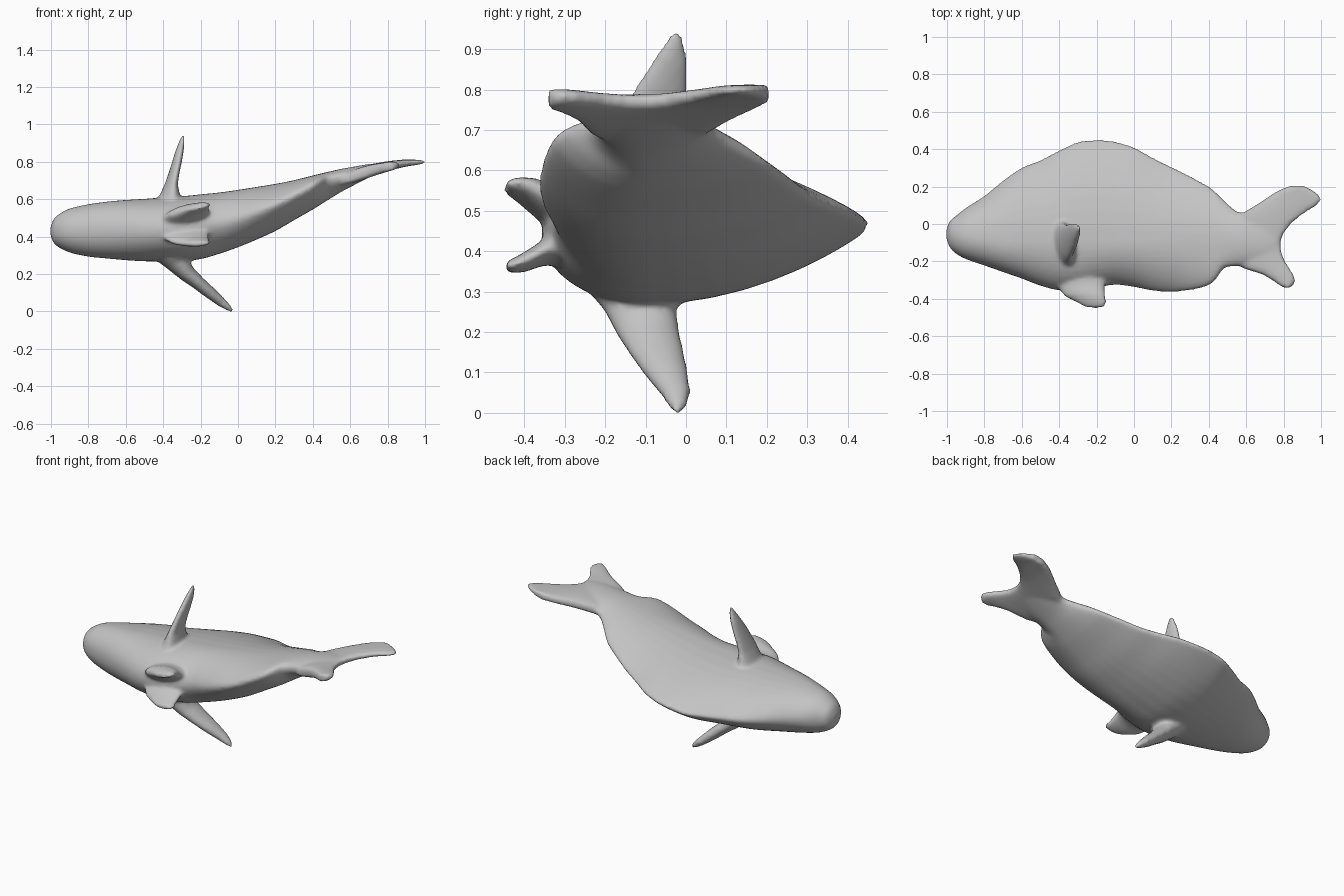
import bpy, bmesh, math
from mathutils import Vector

if "Cube" in bpy.data.objects:
    bpy.data.objects.remove(bpy.data.objects["Cube"])

SIDES = 40
ANGLES = [2 * math.pi * i / SIDES for i in range(SIDES)]
bm = bmesh.new()


def loft(rings):
    """Skin a closed solid through a list of equal point rings."""
    rows = [[bm.verts.new(p) for p in ring] for ring in rings]
    for a, b in zip(rows, rows[1:]):
        for i in range(SIDES):
            j = (i + 1) % SIDES
            bm.faces.new((a[i], a[j], b[j], b[i]))
    bm.faces.new(rows[0][::-1])
    bm.faces.new(rows[-1])


def lerp_table(table, x):
    if x <= table[0][0]:
        return table[0][1]
    for (x0, v0), (x1, v1) in zip(table, table[1:]):
        if x <= x1:
            return v0 + (v1 - v0) * (x - x0) / (x1 - x0)
    return table[-1][1]


def smooth_rings(rings, steps=4):
    """Add rings between the given ones with a spline whose slope follows x."""
    def slope(k, i):
        a, b = rings[max(k - 1, 0)][i], rings[min(k + 1, len(rings) - 1)][i]
        return (b - a) / (b.x - a.x)
    out = []
    for k in range(len(rings) - 1):
        for s in range(steps):
            t = s / steps
            ring = []
            for i in range(SIDES):
                p, q = rings[k][i], rings[k + 1][i]
                d = q.x - p.x
                ring.append(p * (2*t**3 - 3*t*t + 1) + q * (3*t*t - 2*t**3)
                            + slope(k, i) * d * (t**3 - 2*t*t + t)
                            + slope(k + 1, i) * d * (t**3 - t*t))
            out.append(ring)
    return out + [rings[-1]]


# Body: x, belly y, back y, underside z, upper side z
BODY = [
    (-1.003, -.08, -.03, .41, .45), (-.985, -.125, .015, .365, .495),
    (-.95, -.16, .045, .338, .525), (-.9, -.187, .085, .315, .55),
    (-.8, -.222, .15, .293, .573), (-.7, -.257, .232, .283, .587),
    (-.6, -.292, .302, .274, .596), (-.5, -.33, .342, .268, .602),
    (-.4, -.355, .395, .268, .61), (-.3, -.355, .44, .27, .616),
    (-.2, -.34, .452, .28, .626), (-.1, -.325, .442, .308, .636),
    (0, -.337, .412, .343, .65), (.1, -.357, .357, .384, .666),
    (.2, -.363, .307, .43, .682), (.3, -.354, .257, .488, .702),
    (.4, -.328, .202, .545, .727), (.44, -.292, .17, .57, .737),
    (.48, -.238, .13, .595, .746), (.55, -.225, .068, .638, .762),
    (.62, -.225, .06, .675, .774), (.7, -.2, .04, .716, .788),
    (.75, -.16, 0, .742, .79),
]
# Height shift of the thin back and belly edges along x
BACK_SHIFT = [(-.5, 0), (-.2, .014), (0, 0), (.2, -.017), (.4, -.022), (.6, 0)]
BELLY_SHIFT = [(0, 0), (.2, .014), (.3, .024), (.42, .037), (.5, .03), (.6, 0)]
rings = []
for x, y0, y1, z0, z1 in BODY:
    yc, zc, h = lerp_table([(-1, -.055), (-.7, -.1), (1, -.1)], x), (z0 + z1) / 2, (z1 - z0) / 2
    back = lerp_table([(-1, 1), (-.4, 1.95), (.1, 2.15), (.4, 2.0), (.7, 1.2)], x)
    belly = lerp_table([(-1, 1), (-.3, 1.1), (.2, 1.6), (.7, 1.2)], x)
    ring = []
    for a in ANGLES:
        c, s = math.cos(a), math.sin(a)
        y = yc + c * (y1 - yc if c > 0 else yc - y0)
        edge = .016 * math.sqrt(abs(s))
        half = edge + (h - .016) * abs(s) ** (back if c > 0 else belly)
        shift = lerp_table(BACK_SHIFT if c > 0 else BELLY_SHIFT, x) * c * c
        ring.append(Vector((x, y, zc + shift + math.copysign(half, s))))
    rings.append(ring)
loft(smooth_rings(rings))

# Tail fin: strips across y with their front and rear x
TAIL = [
    (-.34, .80, .835), (-.325, .775, .855), (-.3, .74, .862), (-.27, .69, .852),
    (-.235, .58, .83), (-.2, .53, .808), (-.15, .52, .788), (-.1, .52, .783),
    (-.05, .52, .80), (0, .53, .838), (.04, .55, .885), (.07, .6, .93),
    (.1, .65, .98), (.13, .695, 1.006), (.16, .74, .985), (.185, .785, .95),
    (.205, .84, .905),
]
MID = [(.5, .678), (.6, .718), (.7, .751), (.8, .776), (.9, .792), (1, .798)]
THICK = [(.5, .03), (.6, .037), (.7, .034), (.8, .026), (.9, .019), (1, .014)]
rings = []
for y, x0, x1 in TAIL:
    ring = []
    for a in ANGLES:
        x = (x0 + x1) / 2 + math.cos(a) * (x1 - x0) / 2
        s = math.sin(a)
        half = lerp_table(THICK, x) * math.sqrt(abs(s))
        ring.append((x, y, lerp_table(MID, x) + .01 * (y + .05) + math.copysign(half, s)))
    rings.append(ring)
loft(rings)


def fin(sections):
    """Sections: centre, half chord vector, half thickness vector."""
    loft([[Vector(c) + Vector(u) * math.cos(a) + Vector(v) * math.sin(a)
           for a in ANGLES] for c, u, v in sections])


# Upper side fin, flared where it meets the body
fin([
    ((-.37, -.10, .56), (-.03, .14, 0), (.09, .02, 0)),
    ((-.365, -.10, .62), (-.022, .11, 0), (.05, .01, 0)),
    ((-.357, -.095, .68), (-.016, .093, 0), (.031, .006, 0)),
    ((-.342, -.08, .74), (-.013, .08, 0), (.026, .005, 0)),
    ((-.326, -.063, .80), (-.01, .066, 0), (.024, .004, 0)),
    ((-.312, -.043, .86), (-.007, .047, 0), (.021, .003, 0)),
    ((-.300, -.029, .91), (-.004, .028, 0), (.014, 0, 0)),
    ((-.293, -.025, .94), (-.002, .012, 0), (.007, 0, 0)),
])

# Lower side fin, swept back
fin([
    ((-.36, -.115, .32), (0, .14, 0), (.10, 0, .03)),
    ((-.325, -.114, .26), (0, .09, 0), (.055, 0, .03)),
    ((-.27, -.095, .20), (0, .078, 0), (.034, 0, .03)),
    ((-.21, -.073, .15), (0, .068, 0), (.026, 0, .026)),
    ((-.15, -.050, .10), (0, .055, 0), (.022, 0, .024)),
    ((-.09, -.026, .05), (0, .038, 0), (.018, 0, .018)),
    ((-.05, -.021, .018), (0, .023, 0), (.012, 0, .012)),
    ((-.028, -.02, 0), (0, .008, 0), (.006, 0, .006)),
])

# Pair of belly fins, opening away from each other
for side, z in ((1, .456), (-1, .468)):
    tilt = .022 if side > 0 else .002
    fin([
        ((-.29, -.27, z + side * .03), (.15, 0, tilt), (0, 0, .07)),
        ((-.282, -.34, z + side * .06), (.125, 0, tilt), (0, .015, .044)),
        ((-.262, -.385, z + side * .086), (.110, 0, tilt), (0, .012, .033)),
        ((-.225, -.42, z + side * .1), (.078, 0, tilt * .7), (0, .008, .023)),
        ((-.208, -.447, z + side * .104), (.050, 0, tilt * .5), (0, .004, .012)),
    ])

# Fuse body and fins into one smooth skin
bmesh.ops.recalc_face_normals(bm, faces=bm.faces[:])
mesh = bpy.data.meshes.new("fish_body_and_fins")
bm.to_mesh(mesh)
bm.free()
grey = bpy.data.materials.new("plain_grey")
grey.diffuse_color = (.55, .55, .55, 1)
grey.use_nodes = True
grey.node_tree.nodes["Principled BSDF"].inputs["Base Color"].default_value = grey.diffuse_color
mesh.materials.append(grey)
fish = bpy.data.objects.new("fish_body_and_fins", mesh)
bpy.context.collection.objects.link(fish)
remesh = fish.modifiers.new("fuse", 'REMESH')
remesh.mode = 'VOXEL'
remesh.voxel_size = .01
remesh.use_smooth_shade = True
soften = fish.modifiers.new("soften", 'SMOOTH')
soften.factor = .5
soften.iterations = 7
